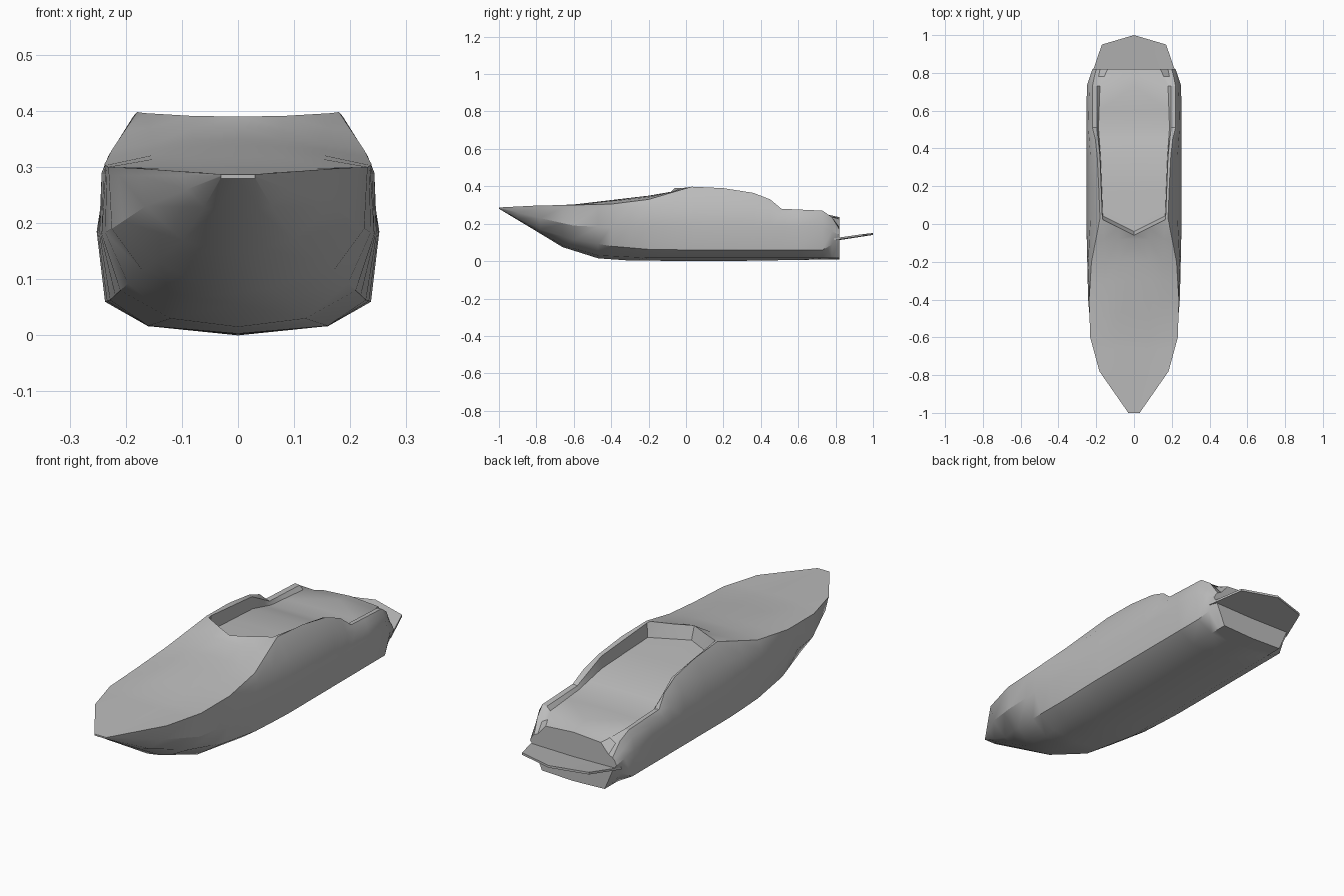
import bpy, bmesh

cube = bpy.data.objects.get("Cube")
if cube:
    bpy.data.objects.remove(cube, do_unlink=True)

grey = bpy.data.materials.new("hull_grey")
grey.use_nodes = True
colour = (0.5, 0.5, 0.5, 1)
grey.diffuse_color = colour
grey.node_tree.nodes["Principled BSDF"].inputs["Base Color"].default_value = colour


def sample(line, y):
    """Position (x, z) on a lengthwise line of (y, x, z) points."""
    for (ya, xa, za), (yb, xb, zb) in zip(line, line[1:]):
        if y <= yb:
            t = max(0, (y - ya) / (yb - ya))
            return xa + (xb - xa) * t, za + (zb - za) * t
    return line[-1][1:]


def finish(bm, name):
    """Turn a half mesh into a mirrored, smooth shaded object."""
    bmesh.ops.remove_doubles(bm, verts=bm.verts, dist=0.0005)
    bmesh.ops.recalc_face_normals(bm, faces=bm.faces)
    mesh = bpy.data.meshes.new(name)
    bm.to_mesh(mesh)
    bm.free()
    mesh.materials.append(grey)
    obj = bpy.data.objects.new(name, mesh)
    bpy.context.collection.objects.link(obj)
    mirror = obj.modifiers.new("Mirror", 'MIRROR')
    mirror.use_clip = True
    bpy.ops.object.select_all(action='DESELECT')
    obj.select_set(True)
    bpy.context.view_layer.objects.active = obj
    bpy.ops.object.modifier_apply(modifier="Mirror")
    bpy.ops.object.shade_smooth_by_angle(angle=0.5)
    return obj


# Lengthwise lines of the hull, from keel up over the rim to the centre
keel = [(-1, 0, .28), (-.8, 0, .16), (-.66, 0, .075), (-.47, 0, .015),
        (-.3, 0, .003), (.2, 0, 0), (.82, 0, .01)]
bottom = [(-1, .03, .28), (-.66, .06, .085), (-.47, .12, .03),
          (-.2, .16, .017), (.82, .16, .016)]
chine = [(-1, .03, .283), (-.8, .09, .175), (-.6, .17, .115), (-.4, .21, .08),
         (-.2, .228, .063), (0, .237, .06), (.73, .237, .06), (.82, .2, .11)]
side = [(-1, .03, .285), (-.78, .165, .23), (-.6, .225, .19), (-.4, .243, .18),
        (0, .252, .185), (.73, .25, .185), (.82, .22, .14)]
shoulder = [(-1, .03, .286), (-.78, .178, .285), (-.6, .23, .285),
            (-.2, .243, .29), (.03, .231, .32), (.36, .231, .31),
            (.51, .242, .25), (.73, .236, .24), (.82, .21, .16)]
rim = [(-1, .03, .287), (-.78, .183, .298), (-.6, .232, .3), (-.4, .238, .305),
       (-.2, .225, .33), (.03, .18, .398), (.2, .187, .39), (.36, .195, .365),
       (.45, .205, .33), (.51, .22, .28), (.73, .22, .27), (.78, .21, .235),
       (.82, .2, .17)]
inner = [(-1, .02, .287), (-.6, .15, .301), (-.2, .15, .342), (.03, .165, .396),
         (.05, .168, .396), (.36, .18, .36), (.51, .197, .277),
         (.73, .197, .267), (.82, .18, .18)]
floor_edge = [(-1, .01, .287), (-.6, .08, .302), (-.2, .08, .348),
              (.03, .08, .391), (.05, .165, .33), (.36, .177, .305),
              (.51, .188, .262), (.73, .18, .25), (.82, .14, .225)]
centre = [(-1, 0, .287), (-.6, 0, .303), (-.2, 0, .35), (.03, 0, .39),
          (.05, 0, .33), (.2, 0, .322), (.36, 0, .303), (.51, 0, .264),
          (.73, 0, .255), (.82, 0, .235)]
lines = [keel, bottom, chine, side, shoulder, rim, inner, floor_edge, centre]
stations = [-1, -.9, -.78, -.66, -.6, -.47, -.4, -.3, -.2, -.08, .03, .05,
            .2, .36, .45, .51, .6, .73, .78, .82]

# Hull with foredeck, windscreen lip and open cockpit
bm = bmesh.new()
rows = []
for y in stations:
    row = []
    for i, line in enumerate(lines):
        x, z = sample(line, y)
        # the windscreen lip runs forward in a V at the middle
        in_v = y in (.03, .05) and i >= 6
        shift = .09 * (1 - x / .18) if in_v else 0
        row.append(bm.verts.new((x, y - shift, z)))
    rows.append(row)
for a, b in zip(rows, rows[1:]):
    for i in range(len(lines) - 1):
        bm.faces.new((a[i], a[i + 1], b[i + 1], b[i]))
bm.faces.new(rows[0])
bm.faces.new(rows[-1])
finish(bm, "hull")

# Swim platform: a thin pointed plate behind the transom
bm = bmesh.new()
outline = [(0, .79, .118), (.225, .79, .122), (.17, .95, .145), (0, 1, .15)]
top = [bm.verts.new(p) for p in outline]
low = [bm.verts.new((x, y, z - .01)) for x, y, z in outline]
bm.faces.new(top)
bm.faces.new(low[::-1])
for i in range(3):
    bm.faces.new((top[i], low[i], low[i + 1], top[i + 1]))
finish(bm, "swim_platform")
